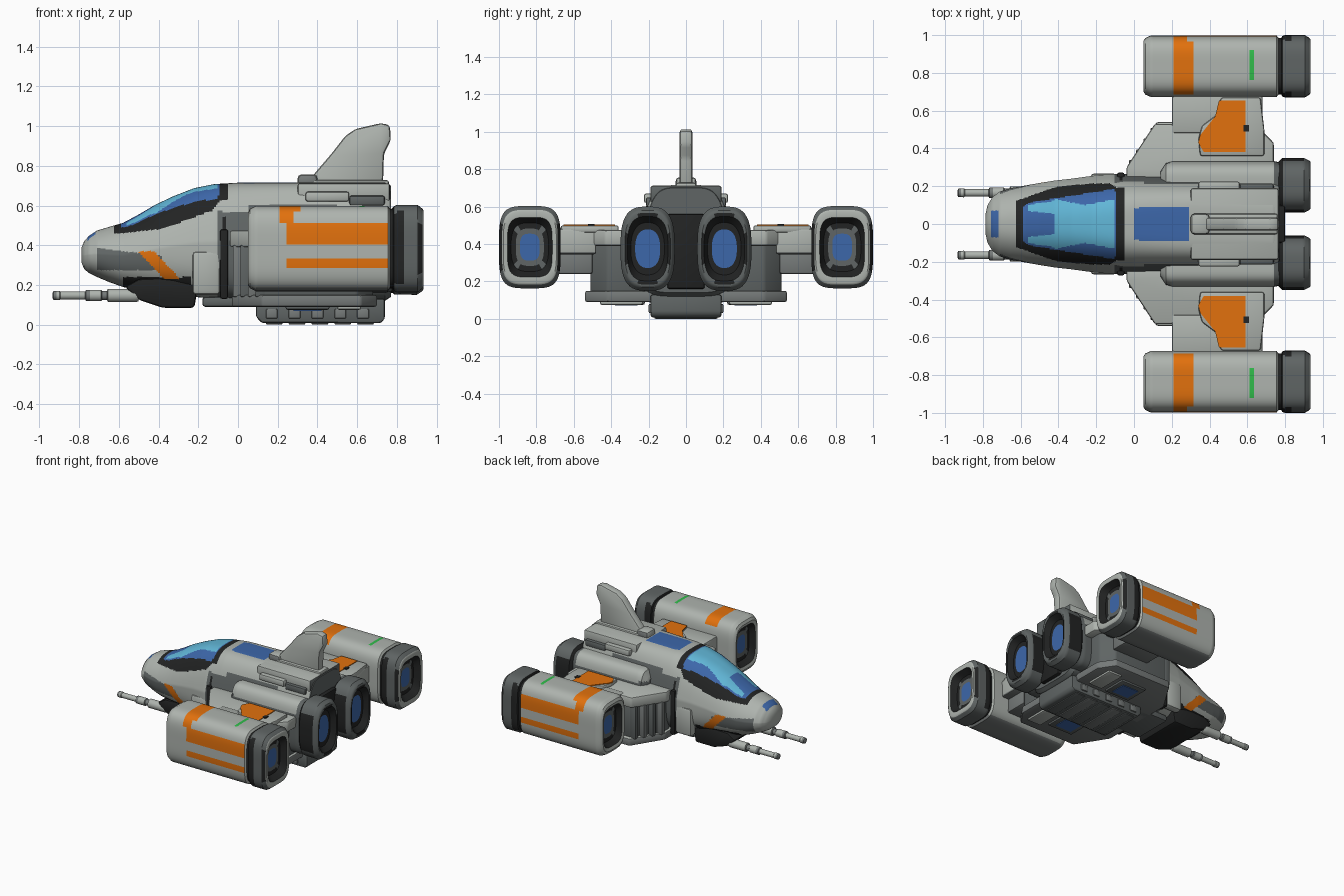
import bpy, bmesh, math
from mathutils import Vector

if "Cube" in bpy.data.objects:
    bpy.data.objects.remove(bpy.data.objects["Cube"])

COL = {
    "light_grey": (0.425, 0.455, 0.425), "mid_grey": (0.18, 0.195, 0.192), "dark_grey": (0.115, 0.129, 0.128),
    "black": (0.016, 0.017, 0.017), "orange": (0.76, 0.165, 0.004), "blue": (0.046, 0.135, 0.40),
    "cyan": (0.12, 0.47, 0.68), "green": (0.03, 0.50, 0.07)}
MATS = {}
for k, c in COL.items():
    MATS[k] = bpy.data.materials.new(k)
    MATS[k].diffuse_color = (*c, 1)


def finish(name, bm, paint, mirror):
    """Paint faces by rule, smooth by angle, optionally mirror across y."""
    bmesh.ops.recalc_face_normals(bm, faces=bm.faces)
    bm.normal_update()
    slots = []
    for f in bm.faces:
        key = paint if isinstance(paint, str) else paint(f.calc_center_median(), f.normal)
        if key not in slots:
            slots.append(key)
        f.material_index = slots.index(key)
    me = bpy.data.meshes.new(name)
    bm.to_mesh(me)
    bm.free()
    for k in slots:
        me.materials.append(MATS[k])
    me.shade_smooth()
    me.set_sharp_from_angle(angle=math.radians(35))
    ob = bpy.data.objects.new(name, me)
    bpy.context.collection.objects.link(ob)
    if mirror:
        m = ob.modifiers.new("mirror", 'MIRROR')
        m.use_axis = (False, True, False)
        m.use_mirror_merge = False
    return ob


def loft(name, secs, paint, n=96, step=0.012, taper=0.0, mirror=True):
    """Skin superellipse sections (x, cy, cz, hy, hz, exponent) along x."""
    rows = [secs[0]]
    for a, b in zip(secs, secs[1:]):
        k = max(1, math.ceil(abs(b[0] - a[0]) / step))
        rows += [[p + (q - p) * i / k for p, q in zip(a, b)] for i in range(1, k + 1)]
    bm = bmesh.new()
    rings = []
    for x, cy, cz, hy, hz, e in rows:
        ring = []
        for i in range(n):
            t = 2 * math.pi * (i + 0.5) / n
            c, s = math.cos(t), math.sin(t)
            r = (abs(c) ** e + abs(s) ** e) ** (-1 / e)
            w = 1 - taper * max(0, r * s)
            ring.append(bm.verts.new((x, cy + hy * r * c * w, cz + hz * r * s)))
        rings.append(ring)
    for a, b in zip(rings, rings[1:]):
        for i in range(n):
            bm.faces.new((a[i], a[(i + 1) % n], b[(i + 1) % n], b[i]))
    bm.faces.new(rings[0])
    bm.faces.new(rings[-1])
    return finish(name, bm, paint, mirror)


def prism(name, pts, lo, hi, paint, axis='z', bevel=0.012, mirror=True):
    """Extrude an outline: (x, y) along z, or (x, z) along y."""
    bm = bmesh.new()
    put = (lambda p, h: (p[0], p[1], h)) if axis == 'z' else (lambda p, h: (p[0], h, p[1]))
    f = bm.faces.new([bm.verts.new(put(p, lo)) for p in pts])
    ext = bmesh.ops.extrude_face_region(bm, geom=[f])
    d = Vector(put((0, 0), hi - lo))
    bmesh.ops.translate(bm, vec=d, verts=[v for v in ext["geom"] if isinstance(v, bmesh.types.BMVert)])
    bmesh.ops.recalc_face_normals(bm, faces=bm.faces)
    if bevel:
        bmesh.ops.bevel(bm, geom=bm.edges[:], offset=bevel, segments=2, profile=0.5,
                        affect='EDGES', clamp_overlap=True)
    return finish(name, bm, paint, mirror)


def box(name, x0, x1, y0, y1, z0, z1, paint, bevel=0.012, mirror=True):
    return prism(name, [(x0, y0), (x1, y0), (x1, y1), (x0, y1)], z0, z1, paint, 'z', bevel, mirror)


def lerp(pts, x):
    for (a, u), (b, v) in zip(pts, pts[1:]):
        if x <= b:
            return u + (v - u) * max(0, x - a) / (b - a)
    return pts[-1][1]


# Fuselage with painted canopy, nose stripe and roof panel
def hull_paint(c, n):
    x, y, z = c.x, abs(c.y), c.z
    low = lerp([(-.58, .49), (-.37, .515), (-.13, .605), (-.09, .66)], x)
    lim = .108 + .16 * (x + .59)
    if -.587 < x < -.09 and z > low and y < lim:
        if x < -.42:
            return "cyan" if .07 - .1 * (x + .58) < y < lim - .012 and x > -.56 else "blue"
        return "cyan" if x < -.1 and y < .1 + .2 * abs(x + .26) else "blue"
    if -.625 < x < -.055 and (z > low - .03 and (x > -.56 or y < .14)):
        return "black"
    if (0 < x < .29 and y < .087 or -.76 < x < -.72 and y < .07) and n.z > .3:
        return "blue"
    if .23 < z < .37 and abs(x + .455 - (.36 - z) * .95) < .04:
        return "orange"
    if -.58 < x < -.24 and z < .24:
        return "black"
    if -.71 < x < -.38 and .275 < z < .385 - .12 * (x + .7) or x > .765:
        return "dark_grey"
    if x > -.08 and z < .54:
        return "black" if x < -.06 else "dark_grey"
    if -.1 < x < .5 and z < .57 + .03 * (x > .05):
        return "dark_grey"
    return "light_grey"


prof = [(-.787, .05, .31, .39, 2.2), (-.775, .1, .28, .42, 2.2), (-.75, .142, .26, .448, 2.3),
        (-.71, .172, .24, .474, 2.4), (-.65, .19, .215, .492, 2.5), (-.58, .203, .19, .512, 2.5),
        (-.5, .217, .172, .555, 2.5), (-.42, .23, .16, .602, 2.6), (-.33, .24, .15, .645, 2.7),
        (-.22, .255, .14, .688, 2.9), (-.12, .265, .13, .708, 3.2), (.0, .265, .12, .715, 4),
        (.3, .26, .12, .715, 5), (.74, .25, .12, .715, 5), (.77, .235, .14, .7, 5)]
loft("fuselage", [(x, 0, (b + t) / 2, w, (t - b) / 2, e) for x, w, b, t, e in prof],
     hull_paint, n=192, step=.009, taper=.27, mirror=False)


# Outer engine pods with intake, stripes and nozzle
def pod_paint(c, n):
    x, y, z = c.x, c.y, c.z
    q = (((y - .835) / .165) ** 4 + ((z - .383) / .22) ** 4) ** .25
    if x < .15 and q < .72:
        return "blue" if q < .34 else "dark_grey" if q < .5 else "black"
    if x > .86 and q < .9:
        return "blue" if q < .34 else "dark_grey" if q < .5 else "black" if q < .74 else "light_grey"
    if x > .76:
        return "black" if x < .785 or abs(n.y) > .8 and not .84 < x < .905 else "dark_grey"
    if y > .95 and .24 < x < .755 and (.4 < z < .51 or .28 < z < .34):
        return "orange"
    if .205 < x < .31 - .03 * (y > .97) and z > .505 and y > .69:
        return "orange"
    if .61 < x < .637 and .76 < y < .92 and z > .58:
        return "green"
    return "mid_grey" if z < .185 else "light_grey"


pod = [(.1, .05, .07), (.1, .075, .1), (.1, .1, .13), (.057, .116, .156), (.05, .135, .18), (.06, .15, .2),
       (.09, .163, .215), (.755, .163, .215), (.765, .15, .2), (.78, .15, .2), (.785, .16, .213), (.8, .165, .22),
       (.905, .165, .22), (.93, .149, .2), (.935, .142, .19), (.932, .12, .16), (.885, .1, .13), (.885, .075, .1),
       (.885, .053, .072)]
loft("engine_pod", [(x, .835, .383, a, b, 4 if a > .11 else 3) for x, a, b in pod], pod_paint)


# Twin main engines: housings and nozzles
loft("main_engine_housing", [(x, .225, .37, a, b, 3.5) for x, a, b in
     [(.14, .06, .14), (.17, .1, .2), (.2, .108, .21), (.74, .108, .21), (.78, .1, .2)]],
     lambda c, n: "light_grey" if c.z > .5 and c.x < .74 else "dark_grey", n=64)


def nozzle_paint(c, n):
    q = (((c.y - .205) / .145) ** 2 + ((c.z - .375) / .225) ** 2) ** .5
    if c.x > .86 and q < .86:
        return "blue" if q < .52 else "black"
    return "black" if c.x < .79 or abs(n.y) > .93 else "dark_grey"


noz = [(.75, .11, .18), (.765, .125, .2), (.785, .145, .222), (.9, .145, .225), (.93, .13, .205), (.935, .122, .192),
       (.932, .108, .172), (.89, .09, .14), (.89, .067, .103)]
loft("main_nozzle", [(x, .205, .375, a, b, 3 if a > .1 else 2.4) for x, a, b in noz], nozzle_paint, n=64)
box("engine_bridge", .6, .8, -.1, .1, .16, .56, "black", mirror=False)
box("hull_side_rail", .34, .56, .17, .225, .62, .67, "light_grey")
box("hull_side_rail_rear", .56, .74, .17, .215, .6, .65, "dark_grey")
box("rear_spine", .3, .765, -.19, .19, .62, .712,
    lambda c, n: "dark_grey" if n.x > .5 else "light_grey", mirror=False)

# Wings: top slab, dark core, pylon, lower plate
slab = [(-.04, .22), (-.04, .3), (.11, .53), (.64, .53), (.74, .43), (.74, .22)]
prism("wing_top", slab, .39, .475, "light_grey")
core = [(-.01, .22), (-.01, .3), (.13, .51), (.6, .51), (.68, .42), (.68, .22)]
prism("wing_core", core, .13, .4, "dark_grey")
box("wing_pylon", .2, .68, .48, .69, .345, .48, lambda c, n: "mid_grey" if n.z < -.3 else "light_grey")
prism("wing_raised_panel", [(.35, .36), (.34, .45), (.36, .52), (.44, .58), (.46, .67), (.67, .67), (.69, .5),
      (.69, .36)], .46, .5, "light_grey")
prism("wing_orange_patch", [(.37, .38), (.34, .43), (.35, .47), (.43, .57), (.45, .655), (.59, .655), (.59, .38)],
      .497, .505, "orange", bevel=0)
box("wing_vent", .58, .61, .49, .525, .49, .507, "black", bevel=0)
box("pylon_strut", .3, .62, .5, .69, .24, .36, "mid_grey")
lower = [(-.03, 0), (-.03, .3), (.12, .54), (.62, .54), (.7, .42), (.7, 0)]
prism("lower_plate", lower, .09, .15, lambda c, n: "light_grey" if n.z > .5 else "mid_grey")

# Ribs along the swept leading edge of each wing
for i in range(4):
    t = .1 + i * .27
    x, y = -.02 + .14 * t, .3 + .21 * t
    box("wing_front_rib", x - .02, x + .03, y - .018, y + .018, .14, .4, "dark_grey" if i % 2 else "mid_grey", .006)

# Side cheek behind the nose
box("cheek_panel", -.23, -.09, .2, .268, .15, .37, "light_grey", .02)
box("cheek_frame", -.09, -.05, .2, .272, .13, .48, "black", .01)

# Tail fin with its base
prism("tail_fin", [(.36, .7), (.38, .755), (.47, .86), (.54, .95), (.59, .985), (.72, 1.015), (.765, 1.005),
      (.77, .93), (.735, .86), (.73, .7)], -.034, .034, "light_grey", 'y', .016, False)
box("fin_base", .36, .76, -.055, .055, .69, .728, "light_grey", .012, False)
box("fin_base_front", .3, .4, -.055, .055, .69, .757,
    lambda c, n: "mid_grey" if abs(n.y) > .7 else "light_grey", .02, False)

# Chin block and twin guns
prism("chin_block", [(-.57, .19), (-.5, .125), (-.38, .085), (-.22, .085), (-.2, .2), (-.26, .24), (-.5, .23)],
      -.2, .2, "black", 'y', .015, False)
gun = [(-.935, .012), (-.93, .022), (-.9, .024), (-.895, .02), (-.77, .02), (-.765, .029), (-.69, .029),
       (-.685, .023), (-.66, .023), (-.655, .034), (-.52, .034), (-.5, .03)]
loft("gun_barrel", [(x, .165, .147, r, r, 2) for x, r in gun],
     lambda c, n: "mid_grey" if c.x < -.91 or -.77 < c.x < -.75 or -.69 < c.x < -.65 else "light_grey", n=20, step=.02)

# Belly skid, ribs and underside details
prism("belly_skid", [(.09, .1), (.09, .04), (.12, .008), (.72, .008), (.74, .03), (.74, .13), (.1, .13)],
      -.19, .19, "dark_grey", 'y', .012, False)
for i in range(5):
    x = .14 + i * .115
    box("skid_plate", x, x + .085, -.17, .17, 0, .03, "mid_grey" if i % 2 else "dark_grey", .008, False)
    box("skid_side_rib", x, x + .06, .17, .2, .03, .08, "mid_grey", .008)
box("belly_front_panel", -.18, .1, -.16, .16, .09, .14, "dark_grey", .015, False)
box("belly_thruster_rim", .24, .46, .22, .42, .075, .1, "dark_grey", .01)
box("belly_thruster_glow", .28, .42, .26, .38, .07, .078, "blue", 0)
box("belly_rear_panel", .5, .62, .23, .46, .075, .1, "light_grey", .01)

for m in bpy.data.materials:
    if m.users and not m.is_grease_pencil:
        m.use_nodes = True
        m.node_tree.nodes["Principled BSDF"].inputs["Base Color"].default_value = m.diffuse_color
